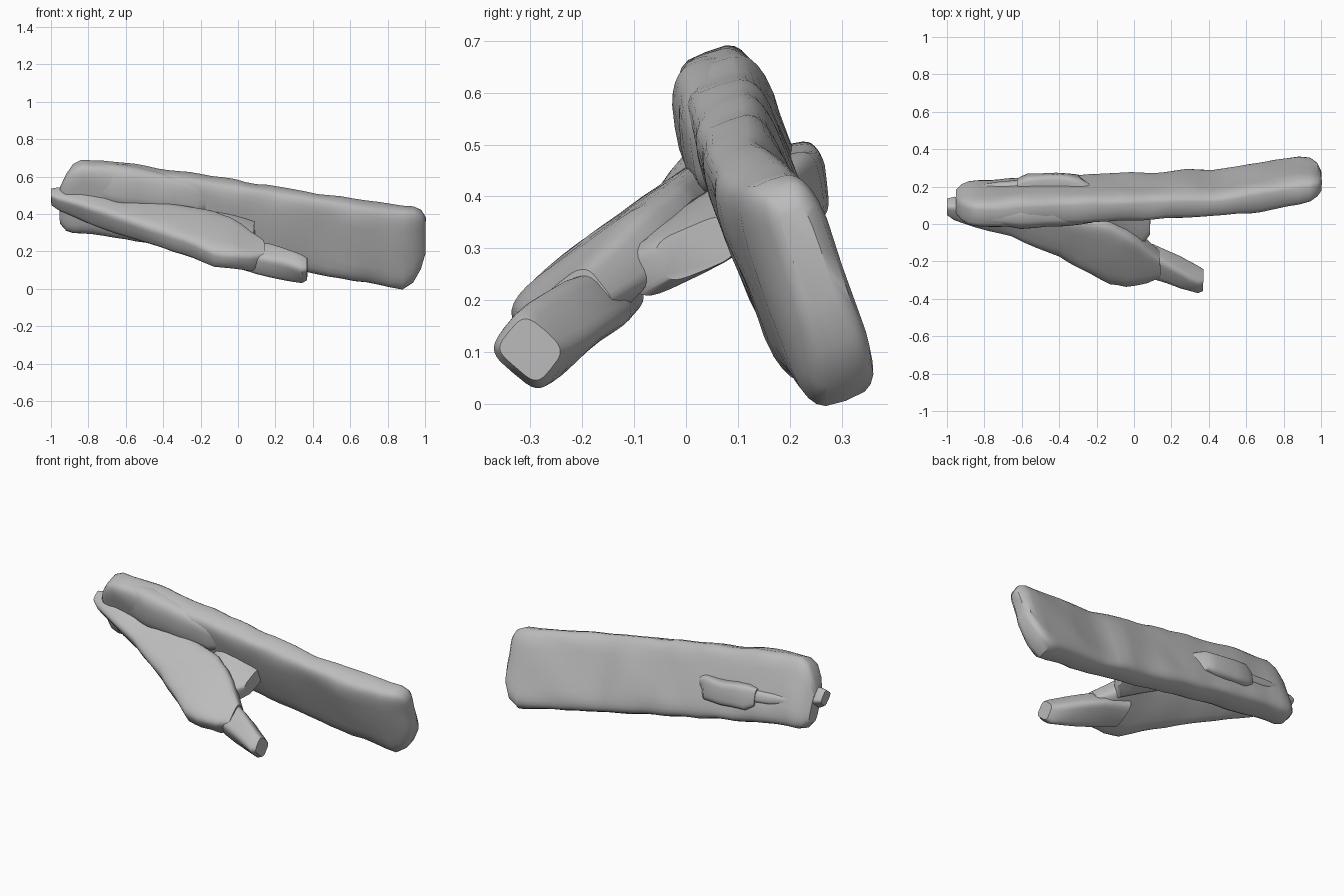
import bpy, bmesh, math
from mathutils import Vector, noise

if "Cube" in bpy.data.objects:
    bpy.data.objects.remove(bpy.data.objects["Cube"], do_unlink=True)

grey = bpy.data.materials.new("stone grey")
grey.use_nodes = True
COLOUR = (0.5, 0.5, 0.5, 1.0)
grey.diffuse_color = COLOUR
grey.node_tree.nodes["Principled BSDF"].inputs["Base Color"].default_value = COLOUR


def spow(v, p):
    return math.copysign(abs(v) ** p, v)


def loft(name, keys, power=0.5, sides=28, step=0.06, rough=0.009):
    """Loft rounded sections along x. Key: x, y, z, length, thickness, angle from +y."""
    rows = []
    for a, b in zip(keys, keys[1:]):
        n = max(1, round((b[0] - a[0]) / step))
        rows += [[p + (q - p) * i / n for p, q in zip(a, b)] for i in range(n)]
    rows.append(list(keys[-1]))
    bm = bmesh.new()
    rings = []
    for x, y, z, length, thick, angle in rows:
        c, s = math.cos(math.radians(angle)), math.sin(math.radians(angle))
        ring = []
        for i in range(sides):
            t = 2 * math.pi * i / sides
            u = spow(math.cos(t), power) * length / 2
            v = spow(math.sin(t), power) * thick / 2
            p = Vector((x, y + u * c - v * s, z + u * s + v * c))
            p += noise.noise_vector(p * 7) * rough
            ring.append(bm.verts.new(p))
        rings.append(ring)
    for r0, r1 in zip(rings, rings[1:]):
        for i in range(sides):
            j = (i + 1) % sides
            bm.faces.new((r0[i], r0[j], r1[j], r1[i]))
    bm.faces.new(rings[0][::-1])
    bm.faces.new(rings[-1])
    bmesh.ops.recalc_face_normals(bm, faces=bm.faces)
    mesh = bpy.data.meshes.new(name)
    bm.to_mesh(mesh)
    bm.free()
    obj = bpy.data.objects.new(name, mesh)
    bpy.context.collection.objects.link(obj)
    mesh.materials.append(grey)
    bpy.ops.object.select_all(action='DESELECT')
    obj.select_set(True)
    bpy.context.view_layer.objects.active = obj
    bpy.ops.object.shade_smooth_by_angle(angle=math.radians(40))
    return obj


# Large leaning plank
loft("plank", [
    (-0.95, 0.12, 0.45, 0.20, 0.08, 111),
    (-0.92, 0.115, 0.465, 0.30, 0.13, 111),
    (-0.88, 0.11, 0.485, 0.37, 0.155, 111),
    (-0.83, 0.11, 0.495, 0.40, 0.165, 111),
    (-0.60, 0.115, 0.47, 0.41, 0.18, 111),
    (-0.20, 0.14, 0.405, 0.42, 0.165, 111),
    (0.10, 0.15, 0.35, 0.43, 0.16, 111),
    (0.28, 0.165, 0.32, 0.44, 0.165, 111),
    (0.42, 0.165, 0.295, 0.44, 0.135, 111),
    (0.62, 0.19, 0.26, 0.45, 0.165, 111),
    (0.88, 0.23, 0.222, 0.45, 0.16, 110),
    (0.94, 0.237, 0.24, 0.41, 0.145, 110),
    (0.98, 0.24, 0.265, 0.32, 0.11, 110),
    (1.00, 0.235, 0.285, 0.20, 0.06, 110)])

# Thick upper front of the plank, ending in a hooked step
loft("plank_front_lip", [
    (-0.90, 0.07, 0.57, 0.13, 0.07, 102),
    (-0.80, 0.07, 0.575, 0.21, 0.12, 102),
    (-0.60, 0.055, 0.55, 0.23, 0.15, 102),
    (-0.40, 0.06, 0.515, 0.22, 0.14, 100),
    (-0.22, 0.07, 0.485, 0.17, 0.12, 100),
    (-0.17, 0.08, 0.485, 0.14, 0.10, 100),
    (-0.12, 0.09, 0.51, 0.10, 0.09, 103),
    (-0.02, 0.095, 0.535, 0.07, 0.08, 105),
    (0.12, 0.11, 0.51, 0.05, 0.06, 105)], power=0.7)

# Slanted arm widening into a flat plate
loft("arm_plate", [
    (-1.00, 0.09, 0.495, 0.07, 0.08, 40),
    (-0.96, 0.085, 0.485, 0.11, 0.10, 40),
    (-0.85, 0.06, 0.45, 0.14, 0.13, 40),
    (-0.65, 0.03, 0.385, 0.17, 0.15, 38),
    (-0.40, -0.04, 0.342, 0.28, 0.145, 36),
    (-0.13, -0.145, 0.268, 0.40, 0.145, 36),
    (-0.04, -0.17, 0.245, 0.36, 0.14, 36),
    (0.07, -0.195, 0.205, 0.25, 0.13, 38),
    (0.14, -0.215, 0.19, 0.14, 0.10, 38)])

# Stubby handle at the end of the plate
loft("arm_handle", [
    (-0.05, -0.17, 0.20, 0.17, 0.12, 30),
    (0.10, -0.20, 0.17, 0.18, 0.13, 35),
    (0.25, -0.26, 0.135, 0.14, 0.14, 42),
    (0.34, -0.295, 0.108, 0.12, 0.135, 48),
    (0.37, -0.30, 0.105, 0.09, 0.11, 48)])

# Peg passing through the plank, with a knob on the back
loft("cross_peg", [
    (-0.62, 0.20, 0.44, 0.10, 0.08, 100),
    (-0.57, 0.21, 0.43, 0.14, 0.11, 100),
    (-0.42, 0.213, 0.42, 0.14, 0.12, 100),
    (-0.30, 0.205, 0.415, 0.13, 0.11, 100),
    (-0.14, 0.07, 0.36, 0.20, 0.12, 30),
    (0.04, 0.00, 0.295, 0.23, 0.11, 27),
    (0.09, 0.02, 0.30, 0.15, 0.09, 27)])

# Thin tail beside the knob
loft("knob_tail", [
    (-0.90, 0.175, 0.465, 0.03, 0.03, 100),
    (-0.72, 0.195, 0.45, 0.07, 0.07, 100),
    (-0.52, 0.205, 0.44, 0.08, 0.07, 100)], power=0.8)
